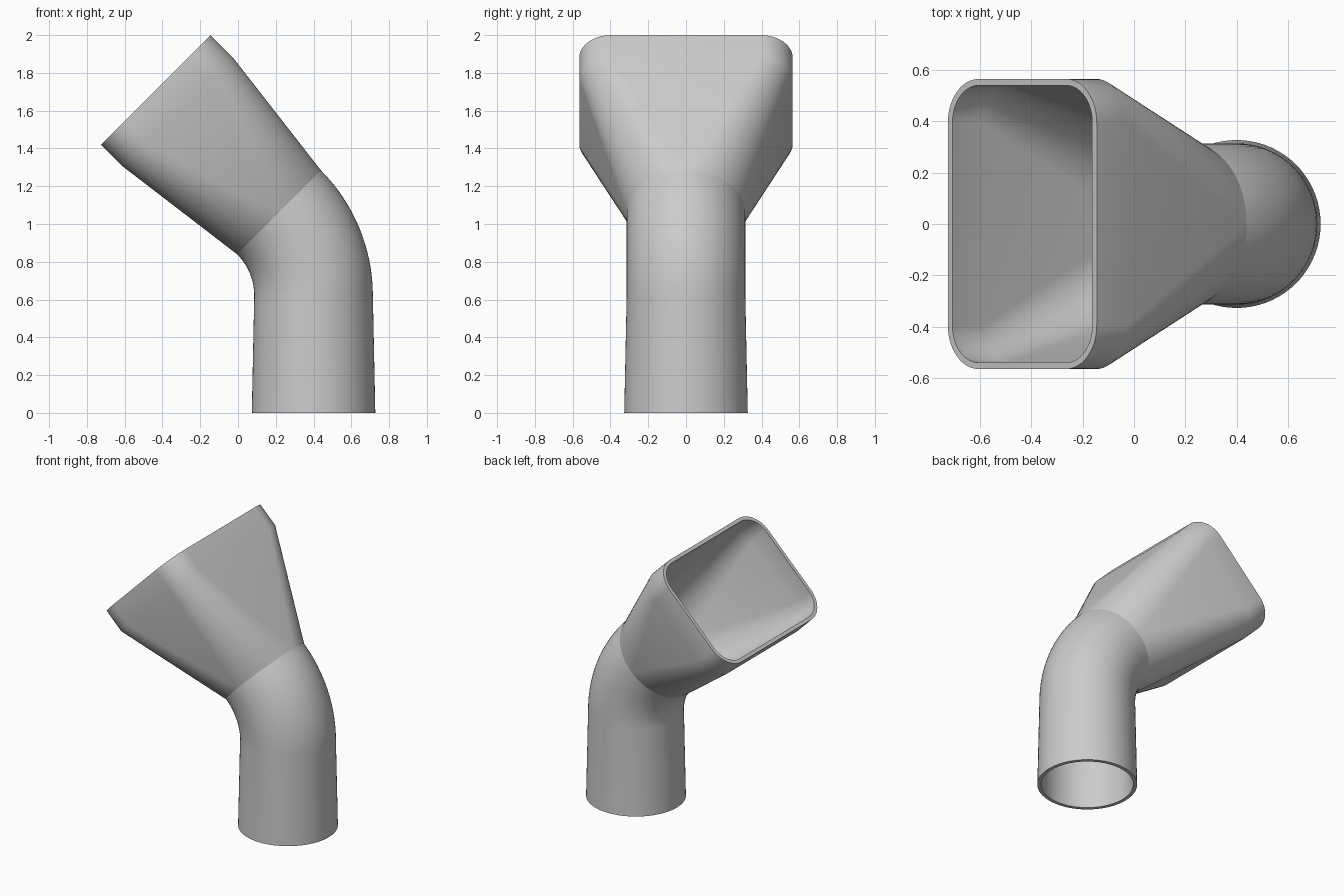
import bpy, bmesh, math
from mathutils import Vector

cube = bpy.data.objects.get("Cube")
if cube:
    bpy.data.objects.remove(cube)

grey = bpy.data.materials.new("plain grey")
grey.use_nodes = True
colour = (0.6, 0.6, 0.6, 1)
grey.diffuse_color = colour
grey.node_tree.nodes["Principled BSDF"].inputs["Base Color"].default_value = colour

STEPS = 18                      # segments per quarter turn
WALL = 0.025
BEND = math.radians(45)
PIVOT = Vector((-0.225, 0, 0.62))   # centre of the elbow's bend
BEND_R = 0.625
AXIS = Vector((-math.sin(BEND), 0, math.cos(BEND)))


def section(centre, tilt, half_u, half_v, radius):
    """Rounded rectangle across the duct; a circle when radius equals both halves."""
    u = Vector((math.cos(tilt), 0, math.sin(tilt)))
    v = Vector((0, 1, 0))
    ring = []
    for q, (su, sv) in enumerate([(1, 1), (-1, 1), (-1, -1), (1, -1)]):
        for i in range(STEPS + 1):
            a = (q + i / STEPS) * math.pi / 2
            ring.append(centre + u * (su * (half_u - radius) + radius * math.cos(a))
                        + v * (sv * (half_v - radius) + radius * math.sin(a)))
    return ring


def duct(name, specs, rim):
    """Skin the outer wall, the inner wall and the one open rim."""
    outer = [section(c, t, a, b, r) for c, t, a, b, r in specs]
    inner = [section(c, t, a - WALL, b - WALL, r - WALL) for c, t, a, b, r in specs]
    if rim == "start":
        rings = outer[::-1] + inner
    else:
        rings = outer + inner[::-1]
    bm = bmesh.new()
    rows = [[bm.verts.new(p) for p in ring] for ring in rings]
    for low, high in zip(rows, rows[1:]):
        for i in range(len(low)):
            j = (i + 1) % len(low)
            bm.faces.new((low[i], low[j], high[j], high[i]))
    # Doubled points on the circles merge, leaving flat triangles between corners
    bmesh.ops.remove_doubles(bm, verts=bm.verts, dist=0.0001)
    if rim == "start":
        bmesh.ops.reverse_faces(bm, faces=bm.faces)
    mesh = bpy.data.meshes.new(name)
    bm.to_mesh(mesh)
    bm.free()
    mesh.materials.append(grey)
    obj = bpy.data.objects.new(name, mesh)
    bpy.context.collection.objects.link(obj)
    bpy.ops.object.select_all(action="DESELECT")
    obj.select_set(True)
    bpy.context.view_layer.objects.active = obj
    bpy.ops.object.shade_smooth_by_angle(angle=math.radians(30))
    return obj


# Tapered upright pipe running into the elbow
pipe = [(Vector((0.4, 0, 0)), 0, 0.327, 0.327, 0.327)]
for k in range(17):
    t = BEND * k / 16
    centre = PIVOT + BEND_R * Vector((math.cos(t), 0, math.sin(t)))
    pipe.append((centre, t, 0.314, 0.314, 0.314))
duct("pipe_elbow", pipe, "start")

# Flared mouth: round at the elbow, rounded rectangle with a short straight collar
joint = pipe[-1][0]
mouth = Vector((-0.435, 0, 1.71))
duct("flared_mouth", [
    (joint, BEND, 0.314, 0.314, 0.314),
    (mouth - AXIS * 0.165, BEND, 0.41, 0.565, 0.17),
    (mouth, BEND, 0.41, 0.565, 0.17),
], "end")
